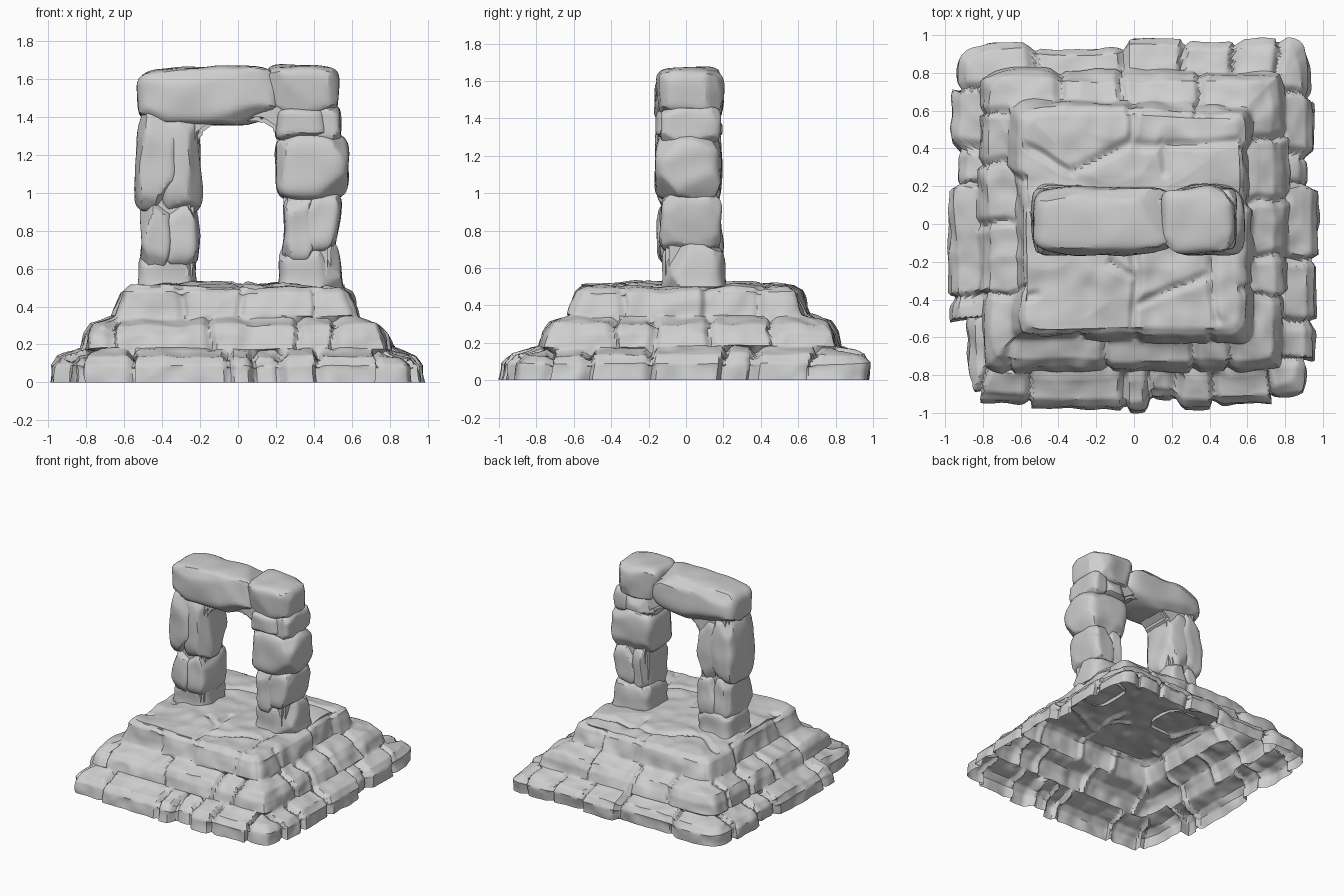
import bpy, bmesh, math, random
from mathutils import Vector, Matrix, noise, geometry

random.seed(4)
if "Cube" in bpy.data.objects:
    bpy.data.objects.remove(bpy.data.objects["Cube"], do_unlink=True)

stone_grey = bpy.data.materials.new("stone_grey")
stone_grey.use_nodes = True
GREY = (0.62, 0.62, 0.62, 1)
stone_grey.diffuse_color = GREY
stone_grey.node_tree.nodes["Principled BSDF"].inputs["Base Color"].default_value = GREY


def finish(name, bm, angle=28):
    mesh = bpy.data.meshes.new(name)
    bm.to_mesh(mesh)
    bm.free()
    mesh.materials.append(stone_grey)
    mesh.shade_smooth()
    mesh.set_sharp_from_angle(angle=math.radians(angle))
    obj = bpy.data.objects.new(name, mesh)
    bpy.context.collection.objects.link(obj)
    return obj


# ---- Stepped base: one open shell swept around a square, hollow underneath ----
# Profile from the outer foot to the middle: radius, height, tier
PROFILE = [(.975, 0, 0), (.97, .09, 0), (.93, .14, 0), (.85, .165, 0),
           (.815, .18, 1), (.79, .25, 1), (.75, .305, 1), (.67, .335, 1),
           (.64, .35, 2), (.62, .42, 2), (.6, .475, 2), (.56, .505, 3),
           (.25, .528, 3), (.01, .52, 3)]
# Joints between the blocks of each tier, for the front, right, back and left sides
JOINTS = [
    [[-.85, -.57, -.04, .1, .24, .43, .77], [-.78, -.55, -.2, .2, .37, .7],
     [-.55, -.05, .28, .55, .78], [-.55, -.4, .2, .4, .75]],
    [[-.66, -.14, .33, .53], [-.4, -.19, .12, .45],
     [-.4, -.05, .38], [-.4, -.02, .3, .58]],
    [[-.3, .02, .42], [-.35, .1, .4], [0, .35], [-.38, .25]],
]
# How far each block stands out from its course
FOOT_PUSH = [[-.04, -.02, .01, .03, -.04, .01, -.01, -.05],
             [-.05, -.01, -.01, .01, -.06, -.02, -.03],
             [-.02, -.05, 0, -.02, 0, .01],
             [-.09, 0, .01, -.05, -.01, -.03]]
PUSH = [FOOT_PUSH] + [[[random.uniform(-.02, .015) for _ in range(len(side) + 1)]
                       for side in tier] for tier in JOINTS[1:]]
# The same for the corner blocks of the lowest course, keyed by x > 0 and y > 0
CORNER_PUSH = {(False, False): -.08, (True, False): -.04, (True, True): -.02, (False, True): -.03}
# Cracks between the paving stones on top
CRACKS = [
    [(-.6, .4), (-.33, .27), (0, .43), (.13, .4), (.6, .43)],
    [(0, .62), (0, .43)], [(.15, .41), (.17, .26)],
    [(.02, -.1), (.02, -.35), (0, -.56)], [(-.1, -.2), (.02, -.3)],
    [(.03, -.43), (.42, -.28), (.43, -.15)], [(.42, -.28), (.44, -.52)],
    [(-.62, -.4), (-.5, -.37)], [(-.6, .22), (-.53, 0), (-.48, -.14)],
]


def smooth(t):
    t = min(1, max(0, t))
    return t * t * (3 - 2 * t)


def resampled_profile(step=.0145):
    rings = []
    for (r0, z0, tier), (r1, z1, _) in zip(PROFILE, PROFILE[1:]):
        dr, dz = r1 - r0, z1 - z0
        length = math.hypot(dr, dz)
        count = max(1, round(length / step))
        for k in range(count):
            f = k / count
            rings.append((r0 + dr * f, z0 + dz * f, tier, dz / length, -dr / length))
    return rings


def crack_distance(p):
    nearest = 1
    for line in CRACKS:
        for s, e in zip(line, line[1:]):
            s, e = Vector((*s, 0)), Vector((*e, 0))
            f = geometry.intersect_point_line(p, s, e)[1]
            nearest = min(nearest, (p - s.lerp(e, min(1, max(0, f)))).length)
    return nearest


def shell_point(side, a, ring):
    r, z, tier, out, up = ring
    direction = [(a, -1), (1, a), (-a, 1), (-1, -a)][side]
    rounding = (1 + abs(a) ** 16) ** (-1 / 16)
    x, y = direction[0] * r * rounding, direction[1] * r * rounding
    p = Vector((x, y, z))
    depth = .02 * abs(noise.noise(p * 4)) + .014 * noise.noise(p * 9)
    push = 0
    if tier < 3:
        along = (y if side % 2 else x) + .03 * noise.noise(p * 5)
        joints, pushes = JOINTS[tier][side], PUSH[tier][side]
        nearest = min(abs(along - j) for j in joints)
        depth += (.036, .026, .016)[tier] * smooth(1 - nearest / .036)
        push = pushes[0]
        for j, before, after in zip(joints, pushes, pushes[1:]):
            push += (after - before) * smooth((along - j) / .07 + .5)
        corner = CORNER_PUSH[x > 0, y > 0] if tier == 0 else 0
        push += (corner - push) * abs(a) ** 12
    else:
        flat = Vector((x, y, 0)) + .03 * noise.noise(p * 4) * Vector((1, 1, 0))
        depth += .02 * smooth(1 - crack_distance(flat) / .04)
    # Low-frequency waviness keeps every course uneven
    wave = .03 * noise.noise(Vector((x * 2.5, y * 2.5, z * 4)))
    above = min(1, z / .15)
    scale = 1 + (push + wave * min(1, r) * above - out * depth) / max(r, .3)
    height = z + (wave * .5 - up * depth) * above
    # Upper courses sit slightly towards the back
    back = .018 if tier < 2 else .01
    return Vector((x * scale - .008 * above, y * scale + back * above, max(0, height)))


def stepped_base(per_side=108):
    bm = bmesh.new()
    rings = []
    for ring in resampled_profile():
        rings.append([bm.verts.new(shell_point(s, 2 * i / per_side - 1, ring))
                      for s in range(4) for i in range(per_side)])
    n = per_side * 4
    for low, high in zip(rings, rings[1:]):
        for i in range(n):
            k = (i + 1) % n
            bm.faces.new((low[i], low[k], high[k], high[i]))
    bm.faces.new(rings[-1])
    finish("stepped_base", bm, 40)


# ---- Arch: chiselled boulders stacked over a plain core ----
def boulder(name, x, y, z, tilt=0, flare=0, floor=None, cuts=16):
    """Rounded block filling the given ranges, with random flat facets."""
    bm = bmesh.new()
    bmesh.ops.create_cube(bm, size=2)
    bmesh.ops.subdivide_edges(bm, edges=bm.edges[:], cuts=13, use_grid_fill=True)
    for v in bm.verts:
        v.co /= sum(abs(c) ** 5 for c in v.co) ** (1 / 5)
    for _ in range(cuts):
        n = Vector([random.uniform(-1, 1) for _ in range(3)]).normalized()
        limit = random.uniform(.86, .96) * max(v.co.dot(n) for v in bm.verts)
        for v in bm.verts:
            v.co -= n * max(0, v.co.dot(n) - limit)
    ranges = (x, y, z)
    centre = Vector([(a + b) / 2 for a, b in ranges])
    half = Vector([(b - a) / 2 + .012 for a, b in ranges])
    turn = Matrix.Rotation(tilt, 3, 'Y')
    for v in bm.verts:
        spread = 1 + flare * max(0, -v.co.z) ** 2
        local = Vector((v.co.x * half.x * spread, v.co.y * half.y * spread, v.co.z * half.z))
        v.co = centre + turn @ local
        v.co += .016 * noise.noise_vector(v.co * 6)
    if floor is not None:
        # Open the foot where it meets the paving, so nothing pokes through below
        bmesh.ops.bisect_plane(bm, geom=bm.verts[:] + bm.edges[:] + bm.faces[:],
                               plane_co=(0, 0, floor), plane_no=(0, 0, 1), clear_inner=True)
    return finish(name, bm)


def arch_core():
    outline = [(-.48, .54), (-.24, .54), (-.225, 1.2), (-.2, 1.31), (-.12, 1.37), (.12, 1.38),
               (.2, 1.33), (.235, 1.22), (.25, .54), (.49, .54), (.5, 1.55), (.46, 1.62),
               (-.42, 1.6), (-.48, 1.52)]
    bm = bmesh.new()
    face = bm.faces.new([bm.verts.new((x, -.11, z)) for x, z in outline])
    result = bmesh.ops.extrude_face_region(bm, geom=[face])
    for v in result["geom"]:
        if isinstance(v, bmesh.types.BMVert):
            v.co.y = .15
    bmesh.ops.recalc_face_normals(bm, faces=bm.faces[:])
    bmesh.ops.bevel(bm, geom=bm.edges[:], offset=.02, segments=2, affect='EDGES')
    finish("arch_core", bm)


stepped_base()
arch_core()

DEEP = (-.15, .18)
# Lintel
boulder("lintel_long_stone", (-.52, .2), DEEP, (1.37, 1.65), tilt=-.03)
boulder("lintel_end_stone", (.15, .52), (-.14, .19), (1.42, 1.655))
# Pillar on the model's left
boulder("left_pillar_cap", (.21, .46), DEEP, (1.28, 1.44))
boulder("left_pillar_cap_chip", (.4, .53), (-.13, .17), (1.27, 1.45))
boulder("left_pillar_large_stone", (.21, .57), DEEP, (.97, 1.3))
boulder("left_pillar_inner_stone", (.25, .4), (-.13, .17), (.64, 1), tilt=.06)
boulder("left_pillar_outer_stone", (.34, .525), (-.13, .18), (.69, .99), tilt=.1)
boulder("left_pillar_foot", (.23, .53), (-.11, .19), (.42, .73), flare=.35, floor=.5)
# Pillar on the model's right
boulder("right_pillar_outer_slab", (-.525, -.33), DEEP, (.92, 1.42), tilt=.06)
boulder("right_pillar_inner_slab", (-.4, -.21), (-.14, .17), (.9, 1.4), tilt=-.05)
boulder("right_pillar_outer_stone", (-.5, -.36), (-.14, .17), (.61, .95))
boulder("right_pillar_inner_stone", (-.39, -.22), (-.13, .18), (.61, .94))
boulder("right_pillar_foot", (-.51, -.23), (-.11, .19), (.42, .68), flare=.35, floor=.5)
